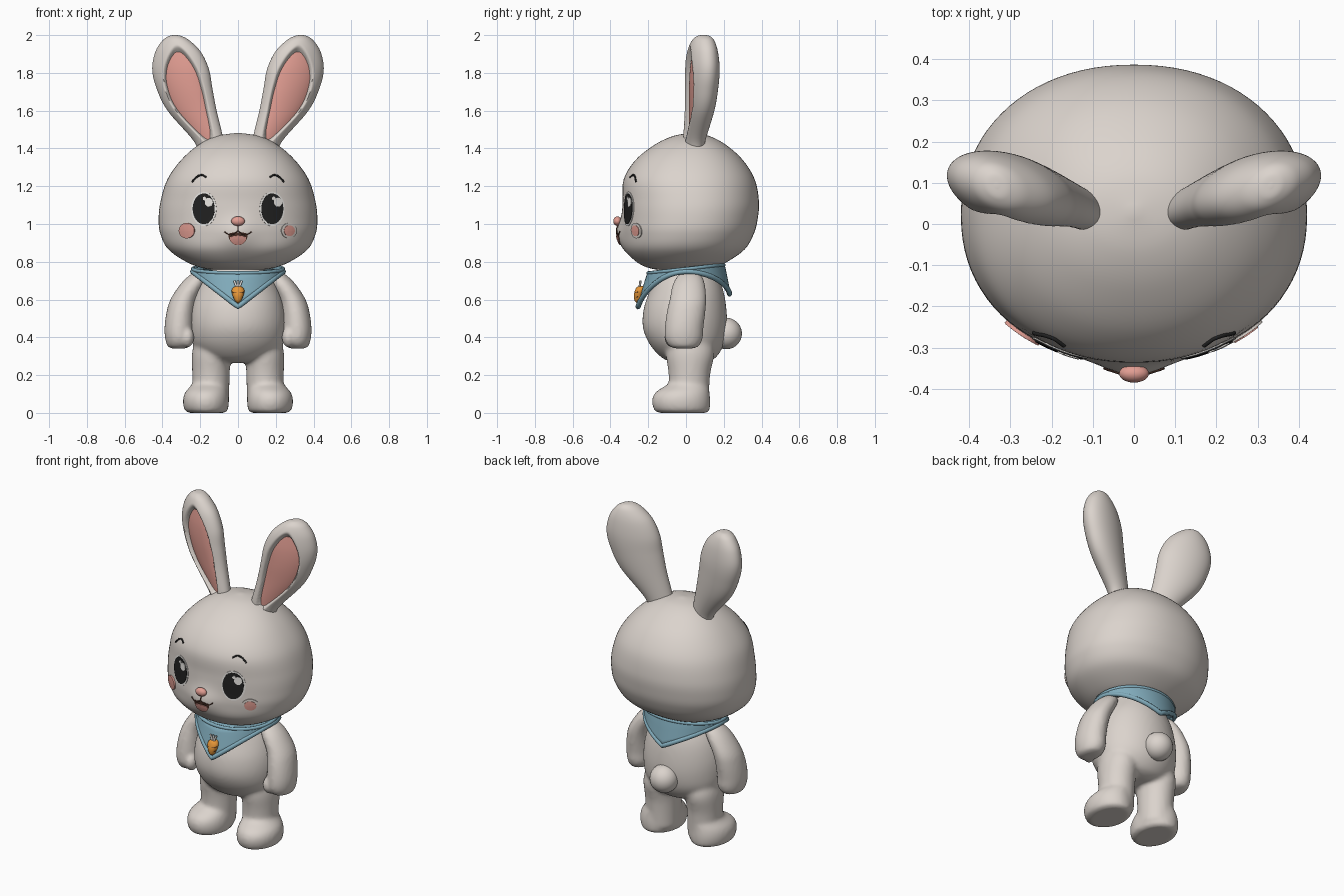
import bpy, bmesh, math
from mathutils import Vector
from mathutils.bvhtree import BVHTree

if "Cube" in bpy.data.objects:
    bpy.data.objects.remove(bpy.data.objects["Cube"], do_unlink=True)


def material(name, r, g, b):
    m = bpy.data.materials.new(name)
    m.use_nodes = True
    m.diffuse_color = (r, g, b, 1)
    bsdf = m.node_tree.nodes["Principled BSDF"]
    bsdf.inputs["Base Color"].default_value = (r, g, b, 1)
    bsdf.inputs["Roughness"].default_value = 0.7
    return m


FUR = material("warm grey fur", 0.71, 0.655, 0.61)
PINK = material("soft pink", 0.76, 0.34, 0.29)
BLUE = material("dusty blue", 0.22, 0.41, 0.5)
ORANGE = material("carrot orange", 0.8, 0.31, 0.04)
BROWN = material("dark brown", 0.07, 0.03, 0.02)
BLACK = material("eye black", 0.015, 0.015, 0.015)
WHITE = material("eye white", 0.82, 0.8, 0.77)


def finish(name, bm, mat):
    bmesh.ops.recalc_face_normals(bm, faces=bm.faces)
    me = bpy.data.meshes.new(name)
    bm.to_mesh(me)
    bm.free()
    me.materials.append(mat)
    me.shade_smooth()
    me.set_sharp_from_angle(angle=math.radians(75))
    ob = bpy.data.objects.new(name, me)
    bpy.context.collection.objects.link(ob)
    return ob


def bridge(bm, rings):
    for a, b in zip(rings, rings[1:]):
        for i in range(len(a)):
            j = (i + 1) % len(a)
            bm.faces.new((a[i], a[j], b[j], b[i]))


def spline(rows, steps):
    """Smooth the rows of a profile with a Catmull-Rom spline."""
    pad = [rows[0]] + rows + [rows[-1]]
    out = []
    for p, q, r, s in zip(pad, pad[1:], pad[2:], pad[3:]):
        for k in range(steps):
            t = k / steps
            out.append([b + 0.5 * t * (c - a + t * (2 * a - 5 * b + 4 * c - d
                        + t * (3 * (b - c) + d - a))) for a, b, c, d in zip(p, q, r, s)])
    return out + [list(rows[-1])]


def loft(name, rows, mat, side=1, segs=48, steps=5, power=1, warp=None):
    """Stack rounded sections: height, centre x, half width, front y, back y."""
    bm = bmesh.new()
    rings = []
    for z, cx, rx, yf, yb in spline(rows, steps):
        ring = []
        for i in range(segs):
            a = math.tau * i / segs
            u, v = (math.copysign(abs(w) ** power, w) for w in (math.cos(a), math.sin(a)))
            p = Vector((cx + rx * u, (yf + yb) / 2 + (yb - yf) / 2 * v, z))
            if warp:
                p.y += warp(p, u, v, rx)
            p.x *= side
            ring.append(bm.verts.new(p))
        rings.append(ring)
    bridge(bm, rings)
    bm.faces.new(rings[0])
    bm.faces.new(rings[-1])
    return finish(name, bm, mat)


def ball(name, centre, radii, mat):
    bm = bmesh.new()
    bmesh.ops.create_uvsphere(bm, u_segments=32, v_segments=20, radius=1)
    bmesh.ops.scale(bm, vec=radii, verts=bm.verts)
    bmesh.ops.translate(bm, vec=centre, verts=bm.verts)
    return finish(name, bm, mat)


def fuse(name, parts, mat, blend):
    """Melt overlapping parts into one soft skin."""
    bm = bmesh.new()
    for part in parts:
        bm.from_mesh(part.data)
        bpy.data.objects.remove(part, do_unlink=True)
    ob = finish(name, bm, mat)
    skin = ob.modifiers.new("skin", "REMESH")
    skin.mode = "VOXEL"
    skin.voxel_size = 0.011
    skin.use_smooth_shade = True
    soft = ob.modifiers.new("soften", "SMOOTH")
    soft.factor = 0.5
    soft.iterations = blend


def stroke(name, pts, radius, mat, cyclic=False):
    cu = bpy.data.curves.new(name, "CURVE")
    cu.dimensions = "3D"
    cu.bevel_depth = radius
    cu.bevel_resolution = 2
    cu.use_fill_caps = True
    sp = cu.splines.new("POLY")
    sp.points.add(len(pts) - 1)
    for p, co in zip(sp.points, pts):
        p.co = (*co, 1)
    sp.use_cyclic_u = cyclic
    cu.materials.append(mat)
    bpy.context.collection.objects.link(bpy.data.objects.new(name, cu))


# Head with a gentle muzzle bump
def muzzle(p, u, v, rx):
    if v > 0:
        return 0
    return -0.032 * math.exp(-(p.x / 0.09) ** 2 - ((p.z - 0.95) / 0.08) ** 2)


head = loft("head", [
    (.75, 0, .06, -.08, .08), (.763, 0, .17, -.18, .13), (.795, 0, .265, -.255, .21),
    (.865, 0, .368, -.32, .31), (.95, 0, .412, -.335, .36), (1.03, 0, .42, -.335, .38),
    (1.12, 0, .41, -.335, .386), (1.236, 0, .374, -.33, .364), (1.34, 0, .3, -.266, .3),
    (1.42, 0, .208, -.165, .21), (1.465, 0, .115, -.07, .125), (1.482, 0, .01, .02, .04),
], FUR, segs=88, steps=6, power=.93, warp=muzzle)
hm = head.data
tree = BVHTree.FromPolygons([v.co for v in hm.vertices], [p.vertices[:] for p in hm.polygons])


def on_face(x, z, off):
    loc, normal, _, _ = tree.ray_cast(Vector((x, -2, z)), Vector((0, 1, 0)))
    return loc + normal * off


def decal(name, cx, cz, rx, rz, off, mat, top=1):
    """Thin oval plate that follows the face; top squashes the upper half."""
    bm = bmesh.new()
    rings = []
    for r in (1.0, 1.0, 0.8, 0.6, 0.4, 0.2, 0.02):
        lift = off if rings else -0.003
        ring = []
        for i in range(40):
            a = math.tau * i / 40
            s = math.sin(a) * (top if math.sin(a) > 0 else 1)
            ring.append(bm.verts.new(on_face(cx + r * rx * math.cos(a), cz + r * rz * s, lift)))
        rings.append(ring)
    bridge(bm, rings)
    bm.faces.new(rings[-1])
    finish(name, bm, mat)


def face_line(name, pts, radius, mat):
    stroke(name, [on_face(x, z, 0.002) for x, z in spline(pts, 5)], radius, mat)


# Nose and mouth
ball("nose", (0, -.363, 1.015), (.036, .022, .025), PINK)
face_line("nose_line", [(0, .995), (0, .965)], .003, BROWN)
decal("mouth", 0, .945, .05, .056, .003, BROWN, top=.2)
decal("tongue", 0, .928, .041, .036, .006, PINK, top=.3)

# Ears: leaning, turned outwards, with a dished pink inside
EAR = [(1.36, .135, .07, -.01, .09), (1.44, .155, .08, -.012, .1), (1.6, .243, .13, -.008, .145),
       (1.72, .284, .148, -.008, .165), (1.82, .304, .15, -.003, .172),
       (1.91, .317, .121, .01, .165), (1.97, .328, .073, .033, .148),
       (1.995, .332, .033, .06, .125), (2.0, .333, .004, .088, .098)]


def ear_turn(p, u, v, rx):
    return 0.22 * u * rx


def ear_dish(p, u, v, rx):
    k = 1 - (u / .71) ** 2 - ((p.z - 1.68) / .27) ** 2
    t = min(max(2.2 * k, 0), 1) if v < 0 else 0
    return ear_turn(p, u, v, rx) + .05 * t * t * (3 - 2 * t)


for side, tag in ((1, "left"), (-1, "right")):
    loft(tag + "_ear", EAR, FUR, side, segs=96, steps=8, warp=ear_dish)
    inner = [(z, cx, rx * .8, yf + .03, yb - .03) for z, cx, rx, yf, yb in EAR[:6]]
    loft(tag + "_inner_ear", inner, PINK, side, segs=96, steps=8, warp=ear_turn)

    # Eyes, brows, cheeks and smile corners
    ex = .18 * side
    decal(tag + "_eye_white", ex, 1.08, .066, .091, .003, WHITE)
    decal(tag + "_pupil", ex, 1.08, .057, .081, .006, BLACK)
    decal(tag + "_eye_glint", ex + .028, 1.115, .021, .024, .009, WHITE)
    decal(tag + "_small_glint", ex + .006, 1.135, .009, .01, .009, WHITE)
    face_line(tag + "_brow", [(x * side, z) for x, z in
              ((.168, 1.247), (.19, 1.258), (.215, 1.25), (.243, 1.222))], .005, BLACK)
    if side > 0:
        decal(tag + "_cheek_rim", .268, .965, .04, .04, .006, FUR)
    blush = .028 if side > 0 else .04
    decal(tag + "_cheek", .268 * side, .965, blush, blush, .009, PINK)
    face_line(tag + "_smile", [(x * side, z) for x, z in
              ((0, .965), (.025, .946), (.05, .945), (.072, .96))], .003, BROWN)

    # Arm with thumb
    arm = loft("arm", [
        (.34, .315, .025, -.04, .02), (.35, .314, .056, -.083, .063), (.39, .311, .074, -.11, .087),
        (.45, .312, .077, -.112, .092), (.53, .305, .074, -.102, .102), (.6, .287, .071, -.087, .107),
        (.68, .24, .066, -.07, .1), (.73, .205, .05, -.04, .08), (.755, .19, .02, 0, .04),
    ], FUR, side)
    thumb = ball("thumb", (.268 * side, -.07, .4), (.036, .045, .054), FUR)
    fuse(tag + "_arm", [arm, thumb], FUR, 4)

# Body: torso, legs and feet melted together
parts = [loft("torso", [
    (.265, 0, .08, -.06, .1), (.29, 0, .17, -.125, .155), (.36, 0, .235, -.19, .2),
    (.45, 0, .252, -.228, .217), (.55, 0, .246, -.224, .214), (.65, 0, .216, -.192, .197),
    (.75, 0, .16, -.16, .16), (.82, 0, .13, -.12, .12)], FUR, segs=64)]
for side in (1, -1):
    parts.append(loft("leg", [
        (.04, .143, .095, -.09, .12), (.2, .143, .099, -.092, .128),
        (.32, .142, .101, -.105, .15), (.42, .13, .09, -.08, .12)], FUR, side))
    parts.append(loft("foot", [
        (0, .165, .09, -.14, .105), (.012, .168, .113, -.167, .124), (.06, .17, .122, -.18, .129),
        (.105, .168, .114, -.165, .125), (.14, .157, .096, -.115, .12),
        (.175, .145, .08, -.05, .1)], FUR, side))
fuse("body", parts, FUR, 10)
ball("tail", (0, .213, .42), (.083, .083, .083), FUR)


# Neckerchief with a point at the front and back
def scarf_point(a, s, shrink=1):
    c, n = math.cos(a), math.sin(a)
    tip, flare = (.562, .3) if n < 0 else (.63, .2)
    top = .762 + .022 * n
    z = top + (tip + (.748 - tip) * abs(c) - top) * s
    return Vector((.24 * c * shrink, n * (.2 + flare * (top - z)) * shrink, z))


angles = [math.tau * i / 96 for i in range(96)]
bm = bmesh.new()
rings = [[bm.verts.new(scarf_point(a, max(s, 0), .6 if s < 0 else 1)) for a in angles]
         for s in (-1, 0, .2, .4, .6, .8, 1)]
bridge(bm, rings)
scarf = finish("neckerchief", bm, BLUE)
solid = scarf.modifiers.new("thickness", "SOLIDIFY")
solid.thickness = .012
solid.offset = 0
stroke("neckerchief_hem", [scarf_point(a, 1) for a in angles], .014, BLUE, True)
stroke("neckerchief_collar", [scarf_point(a, 0) for a in angles], .01, BLUE, True)

# Carrot badge
loft("carrot", [
    (.583, 0, .004, -.262, -.25), (.594, 0, .017, -.272, -.235), (.622, 0, .029, -.276, -.225),
    (.648, 0, .034, -.27, -.22), (.666, 0, .023, -.26, -.215), (.671, 0, .004, -.245, -.225),
], ORANGE, segs=24)
for z, r in ((.643, .033), (.617, .027)):
    arc = [math.pi * (i + 1) / 10 for i in range(9)]
    stroke("carrot_groove", [(r * math.cos(a), -.247 - .025 * math.sin(a),
                              z - .008 * math.sin(a)) for a in arc], .002, BROWN)
for lean in (-.02, 0, .02):
    stroke("carrot_leaf", [(lean * .3, -.246, .664), (lean, -.241, .7)], .006, WHITE)
